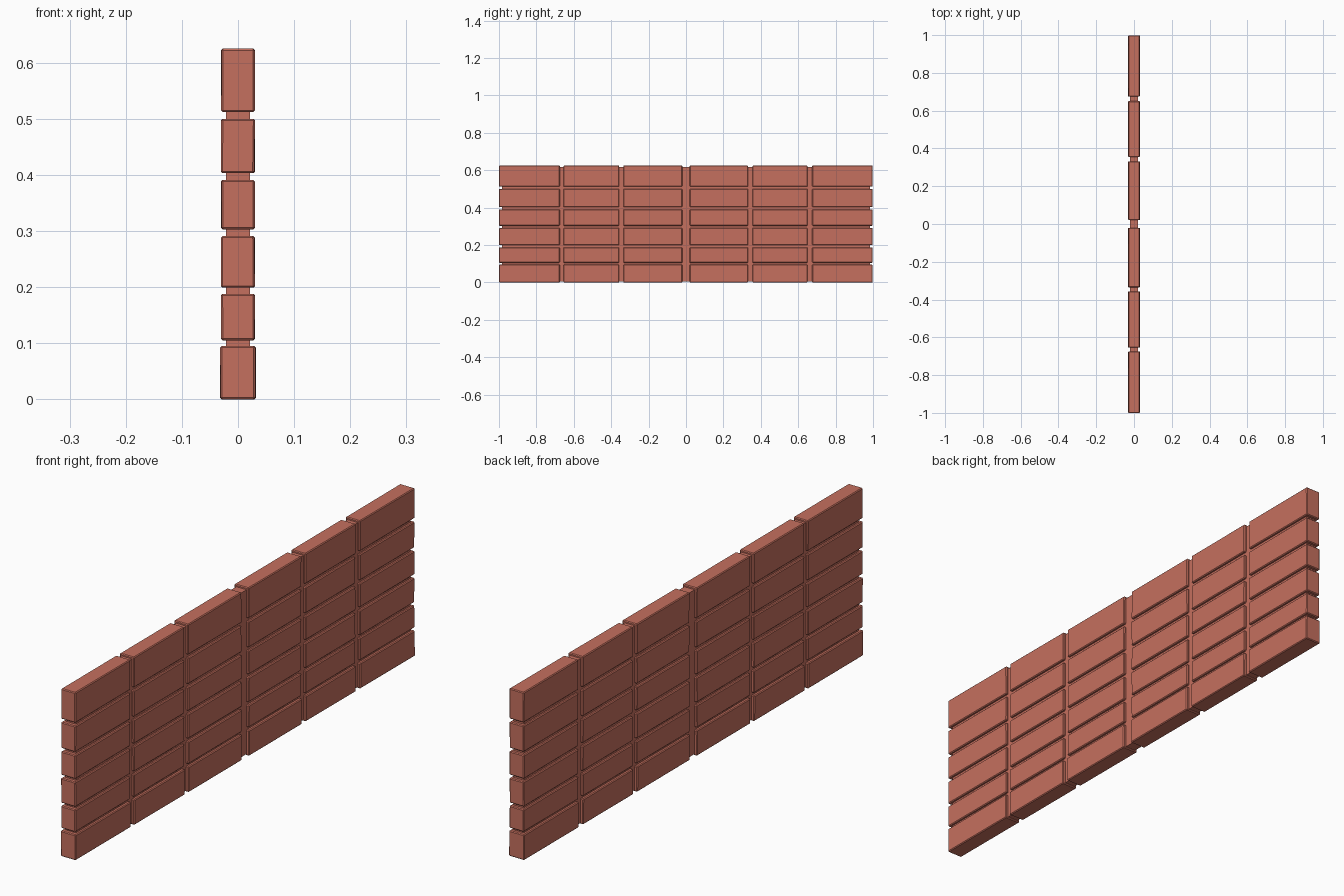
import bpy, bmesh, random
from mathutils import Vector

if "Cube" in bpy.data.objects:
    bpy.data.objects.remove(bpy.data.objects["Cube"])

random.seed(4)
mat = bpy.data.materials.new("terracotta")
mat.diffuse_color = (0.56, 0.16, 0.113, 1)
mat.use_nodes = True
mat.node_tree.nodes["Principled BSDF"].inputs["Base Color"].default_value = mat.diffuse_color

ROWS = [(0, 0.095), (0.105, 0.188), (0.199, 0.291), (0.303, 0.391), (0.403, 0.50), (0.512, 0.625)]
COLS = [(-1, -0.675), (-0.655, -0.357), (-0.335, -0.02),
        (0.02, 0.332), (0.355, 0.65), (0.675, 0.998)]


def block(name, lo, hi, bevel=0.0, wobble=0.0):
    """Box between two corners, with slightly uneven corners and worn edges."""
    lo, hi = Vector(lo), Vector(hi)
    bm = bmesh.new()
    bmesh.ops.create_cube(bm, size=1)
    for v in bm.verts:
        v.co = Vector([(lo[i] + hi[i]) / 2 + v.co[i] * (hi[i] - lo[i]) for i in range(3)])
        v.co.x += random.uniform(-wobble, wobble)
    if bevel:
        bmesh.ops.bevel(bm, geom=bm.edges[:], offset=bevel, segments=1, affect='EDGES')
    me = bpy.data.meshes.new(name)
    bm.to_mesh(me)
    bm.free()
    me.materials.append(mat)
    ob = bpy.data.objects.new(name, me)
    bpy.context.collection.objects.link(ob)
    return ob


# mortar slab recessed behind the brick faces
block("mortar_core", (-0.021, -0.985, 0.005), (0.021, 0.985, 0.617))

# bricks in a stacked grid, bottom course a little thicker
for r, (z0, z1) in enumerate(ROWS):
    for c, (y0, y1) in enumerate(COLS):
        half = 0.0315 if r == 0 else 0.0298
        block(f"brick_{r}_{c}", (-half, y0, z0), (half, y1, z1), 0.003, 0.0008)
